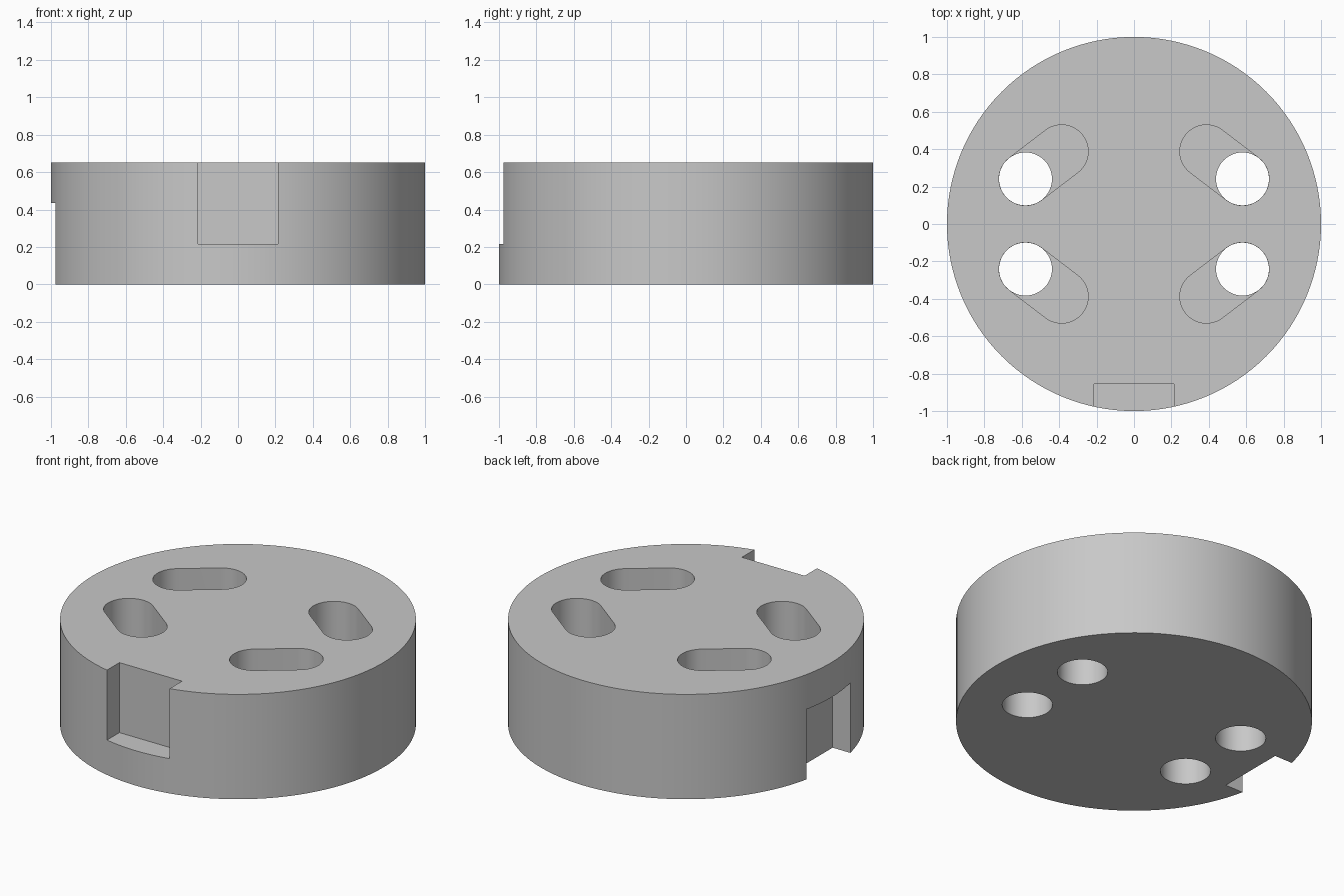
import bpy
import bmesh
from math import cos, sin, pi, atan2, radians

HEIGHT = 0.65
HOLE_R = 0.142
FLOOR = 0.216      # height of the slot floors and the front notch floor
NOTCH_W = 0.215    # half width of the notches
NOTCH_IN = 0.855   # distance of the notch back wall from the axis

cube = bpy.data.objects.get("Cube")
if cube:
    bpy.data.objects.remove(cube, do_unlink=True)

grey = bpy.data.materials.new("plain grey")
grey.use_nodes = True
grey.diffuse_color = (0.58, 0.58, 0.58, 1)
grey.node_tree.nodes["Principled BSDF"].inputs["Base Color"].default_value = (0.58, 0.58, 0.58, 1)


def prism(name, outline, z0, z1):
    """Extrude a closed counter-clockwise outline from z0 to z1."""
    bm = bmesh.new()
    face = bm.faces.new([bm.verts.new((x, y, z0)) for x, y in outline])
    top = bmesh.ops.extrude_face_region(bm, geom=[face])["geom"]
    bmesh.ops.translate(bm, vec=(0, 0, z1 - z0),
                        verts=[v for v in top if isinstance(v, bmesh.types.BMVert)])
    bmesh.ops.recalc_face_normals(bm, faces=bm.faces)
    mesh = bpy.data.meshes.new(name)
    bm.to_mesh(mesh)
    bm.free()
    mesh.materials.append(grey)
    obj = bpy.data.objects.new(name, mesh)
    bpy.context.collection.objects.link(obj)
    return obj


def arc(cx, cy, r, start, sweep, n):
    return [(cx + r * cos(start + sweep * i / n), cy + r * sin(start + sweep * i / n))
            for i in range(n + 1)]


def circle(cx, cy, r, n):
    return arc(cx, cy, r, 0, 2 * pi, n)[:-1]


def slot(ax, ay, bx, by, r):
    """Rounded slot outline running from a to b."""
    a = atan2(by - ay, bx - ax)
    return arc(bx, by, r, a - pi / 2, pi, 24) + arc(ax, ay, r, a + pi / 2, pi, 24)


def box(x0, x1, y0, y1):
    return [(x0, y0), (x1, y0), (x1, y1), (x0, y1)]


# Round body
body = prism("disc_body", circle(0, 0, 1, 128), 0, HEIGHT)

# Front notch open at the top, side notch open at the bottom
cutters = [
    prism("front_notch_cutter", box(-NOTCH_W, NOTCH_W, -1.2, -NOTCH_IN), FLOOR, 1),
    prism("side_notch_cutter", box(-1.2, -NOTCH_IN, -NOTCH_W, NOTCH_W), -0.2, HEIGHT - FLOOR),
]

# Four blind slots, each with a through hole at its outer end
for sx in (-1, 1):
    for sy in (-1, 1):
        hx, hy = 0.58 * sx, 0.241 * sy
        cutters.append(prism("slot_cutter", slot(hx, hy, 0.387 * sx, 0.388 * sy, HOLE_R), FLOOR, 1))
        cutters.append(prism("hole_cutter", circle(hx, hy, HOLE_R - 0.0005, 48), -0.2, FLOOR + 0.1))

bpy.ops.object.select_all(action="DESELECT")
bpy.context.view_layer.objects.active = body
body.select_set(True)
for cutter in cutters:
    cutter.hide_render = True
    mod = body.modifiers.new(cutter.name, "BOOLEAN")
    mod.operation = "DIFFERENCE"
    mod.solver = "EXACT"
    mod.object = cutter
    bpy.ops.object.modifier_apply(modifier=mod.name)
for cutter in cutters:
    bpy.data.objects.remove(cutter, do_unlink=True)

bpy.ops.object.shade_smooth_by_angle(angle=radians(30))
